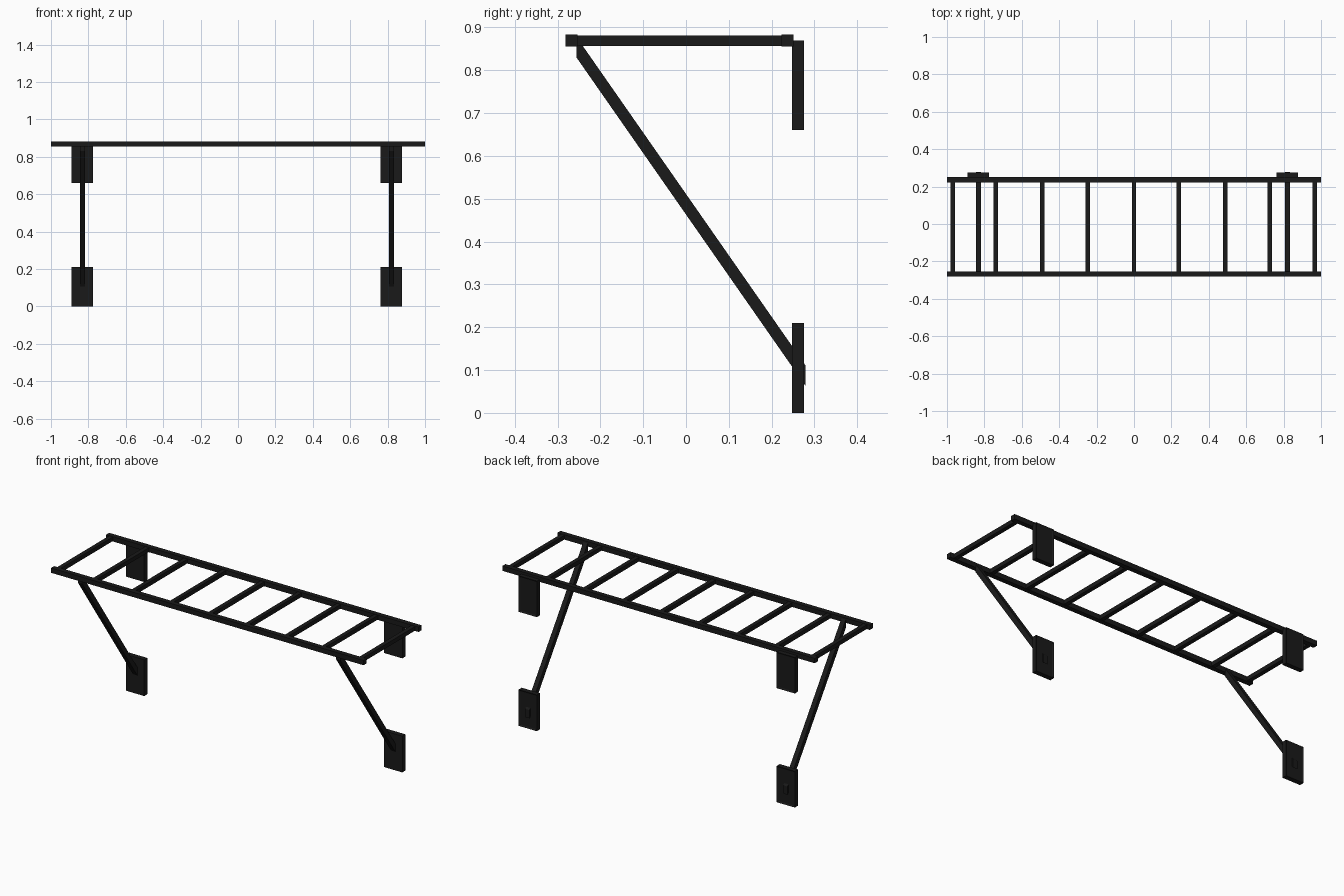
import bpy, bmesh

if "Cube" in bpy.data.objects:
    bpy.data.objects.remove(bpy.data.objects["Cube"])

mat = bpy.data.materials.new("black_paint")
mat.diffuse_color = (0.01, 0.01, 0.01, 1)
mat.use_nodes = True
mat.node_tree.nodes["Principled BSDF"].inputs["Base Color"].default_value = mat.diffuse_color


def finish(name, bm):
    bmesh.ops.recalc_face_normals(bm, faces=bm.faces[:])
    me = bpy.data.meshes.new(name)
    bm.to_mesh(me)
    bm.free()
    me.materials.append(mat)
    ob = bpy.data.objects.new(name, me)
    bpy.context.collection.objects.link(ob)
    return ob


def box_bm(x0, x1, y0, y1, z0, z1):
    bm = bmesh.new()
    bmesh.ops.create_cube(bm, size=1)
    for v in bm.verts:
        v.co = (x0 if v.co.x < 0 else x1,
                y0 if v.co.y < 0 else y1,
                z0 if v.co.z < 0 else z1)
    return bm


# Long rails, front and back
for name, y in (("front_rail", -0.267), ("back_rail", 0.237)):
    finish(name, box_bm(-1, 1, y - 0.014, y + 0.014, 0.855, 0.883))

# Rungs between the rails
for i, x in enumerate((-0.97, -0.738, -0.491, -0.246, 0, 0.238, 0.489, 0.727, 0.966)):
    finish(f"rung_{i + 1}", box_bm(x - 0.012, x + 0.012, -0.26, 0.23, 0.857, 0.881))


# Wall plate with a shallow recess in its back face
def wall_plate(name, x, z0, z1):
    bm = box_bm(x - 0.058, x + 0.058, 0.248, 0.276, z0, z1)
    bm.normal_update()
    back = [f for f in bm.faces if f.calc_center_median().y > 0.27]
    bmesh.ops.inset_region(bm, faces=back, thickness=0.012)
    bmesh.ops.translate(bm, verts=back[0].verts[:], vec=(0, -0.004, 0))
    finish(name, bm)


# Diagonal square brace, cut vertically at both ends
def brace(name, x):
    bm = box_bm(x - 0.014, x + 0.014, -0.256, 0.279, -0.024, 0.024)
    for v in bm.verts:
        v.co.z += 0.87 - 1.434 * (v.co.y + 0.267)
    finish(name, bm)


for side, x in (("left", -0.832), ("right", 0.82)):
    wall_plate(f"{side}_upper_plate", x, 0.66, 0.869)
    wall_plate(f"{side}_lower_plate", x, 0.0, 0.21)
    brace(f"{side}_brace", x)
